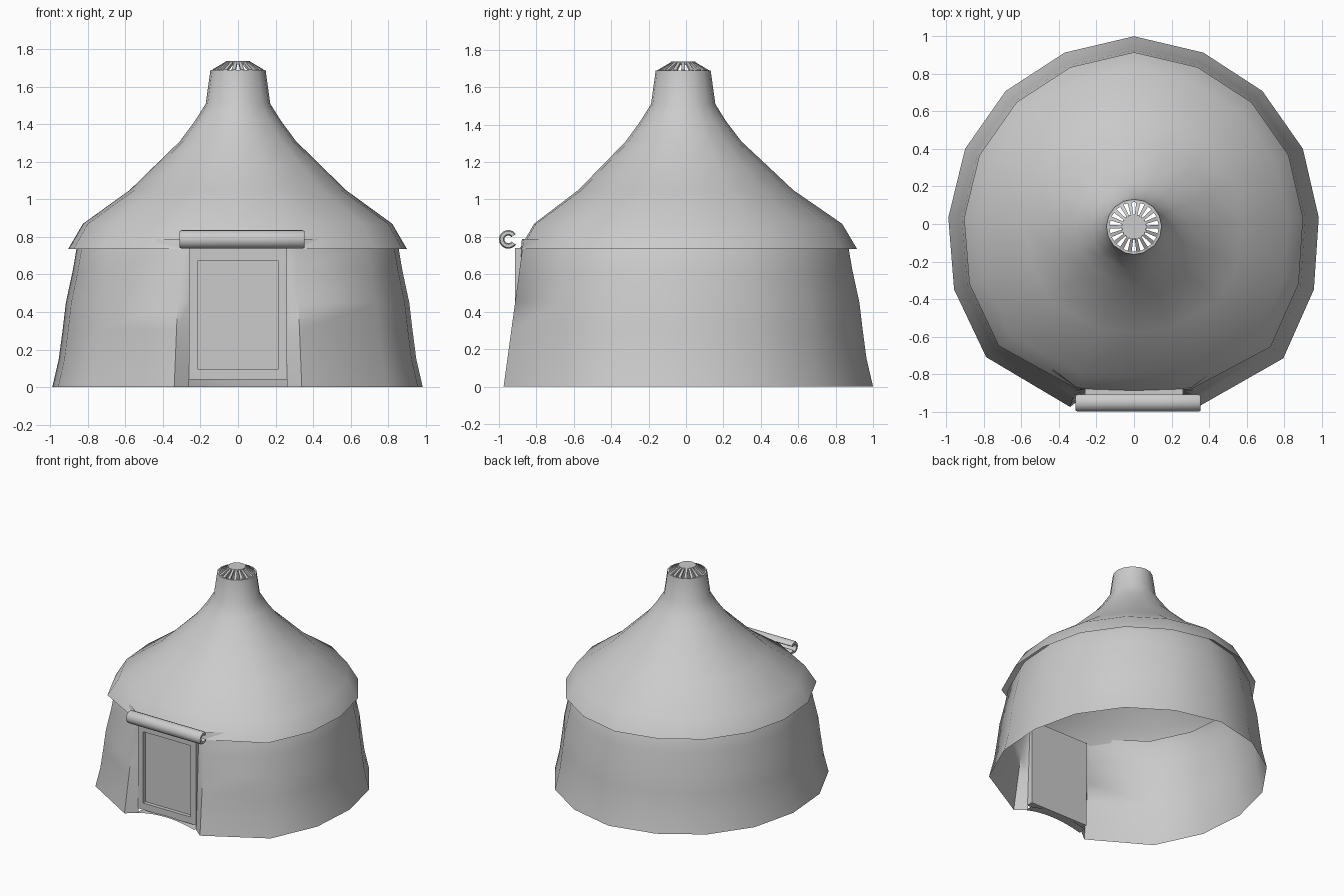
import bpy, bmesh
from math import sin, cos, pi, radians
from mathutils import Matrix

if "Cube" in bpy.data.objects:
    bpy.data.objects.remove(bpy.data.objects["Cube"])


def finish(bm, name, angle=None):
    bmesh.ops.recalc_face_normals(bm, faces=bm.faces)
    me = bpy.data.meshes.new(name)
    bm.to_mesh(me)
    bm.free()
    ob = bpy.data.objects.new(name, me)
    bpy.context.collection.objects.link(ob)
    if angle:
        bpy.context.view_layer.objects.active = ob
        ob.select_set(True)
        bpy.ops.object.shade_smooth_by_angle(angle=radians(angle))
        ob.select_set(False)
    return ob


def skin(bm, rows, closed):
    """Bridge rows of points with quads."""
    grid = [[bm.verts.new(p) for p in row] for row in rows]
    n = len(grid[0])
    for a, b in zip(grid, grid[1:]):
        for i in range(n if closed else n - 1):
            j = (i + 1) % n
            bm.faces.new((a[i], a[j], b[j], b[i]))
    return grid


def box(bm, x0, x1, y0, y1, z0, z1):
    m = Matrix.Translation(((x0 + x1) / 2, (y0 + y1) / 2, (z0 + z1) / 2))
    m = m @ Matrix.Diagonal((x1 - x0, y1 - y0, z1 - z0, 1))
    bmesh.ops.create_cube(bm, size=1, matrix=m)


# Shared plan: 13 tent corners around the sides and back, wider near the front
angles = [radians(-42 + 22 * i) for i in range(13)]
flare = [1.07, 1.02] + [0.985, 0.985, 0.985, 0.985, 1.0, 0.985, 0.985, 0.985, 0.99] + [1.02, 1.06]

# Fabric wall, folded inward to the door jambs at both ends
bm = bmesh.new()
rows = []
for r, z in [(1.0, 0), (0.965, 0.15), (0.945, 0.3), (0.927, 0.45), (0.89, 0.62), (0.87, 0.735), (0.84, 0.79)]:
    t = z / 0.735
    corner = (0.34 - 0.03 * t, -0.975 + 0.10 * t)
    jamb = (0.26, -0.91 + 0.03 * t)
    row = [(*jamb, z), (*corner, z)]
    row += [(r * f * cos(a), r * f * sin(a), z) for a, f in zip(angles, flare)]
    row += [(-corner[0], corner[1], z), (-jamb[0], jamb[1], z)]
    rows.append(row)
skin(bm, rows, False)
finish(bm, "fabric_wall", 50)

# Bell shaped roof: faceted eave blending to a round smoke neck
bm = bmesh.new()
roof_angles = angles + [radians(251), radians(270), radians(289)]
roof_flare = flare + [1.018, 0.973, 1.018]
rows = []
for r, z, k in [(0.915, 0.735, 1), (0.835, 0.87, 1), (0.58, 1.05, 0.6), (0.45, 1.175, 0.4), (0.31, 1.31, 0.1),
                (0.228, 1.42, 0), (0.172, 1.51, 0), (0.147, 1.69, 0), (0.132, 1.69, 0), (0.132, 1.65, 0)]:
    cy = -0.015 * (1 - k)
    rows.append([(r * (1 + (f - 1) * k) * cos(a), cy + r * (1 + (f - 1) * k) * sin(a), z)
                 for a, f in zip(roof_angles, roof_flare)])
skin(bm, rows, True)
finish(bm, "roof", 50)

# Crown: sloping spokes rising to a small cap disc
bm = bmesh.new()
count = 18
for i in range(count):
    rot = Matrix.Translation((0, -0.015, 0)) @ Matrix.Rotation(2 * pi * i / count, 4, 'Z')
    inner = [(0.06, s * 0.007, z) for s, z in [(-1, 1.72), (1, 1.72), (1, 1.737), (-1, 1.737)]]
    outer = [(0.137, s * 0.011, z) for s, z in [(-1, 1.675), (1, 1.675), (1, 1.692), (-1, 1.692)]]
    g = skin(bm, [inner, outer], True)
    for ring in g:
        bm.faces.new(ring)
    bmesh.ops.transform(bm, matrix=rot, verts=g[0] + g[1])
bmesh.ops.create_cone(bm, cap_ends=True, segments=18, radius1=0.067, radius2=0.065, depth=0.017,
                      matrix=Matrix.Translation((0, -0.015, 1.7285)))
finish(bm, "crown_vent", 30)

# Door frame, panel and sill
bm = bmesh.new()
for s in (-1, 1):
    x = sorted((s * 0.213, s * 0.262))
    box(bm, *x, -0.915, -0.86, 0.04, 0.74)
box(bm, -0.213, 0.213, -0.915, -0.86, 0.675, 0.74)
box(bm, -0.213, 0.213, -0.915, -0.86, 0.04, 0.095)
finish(bm, "door_frame")
bm = bmesh.new()
box(bm, -0.215, 0.215, -0.885, -0.86, 0.09, 0.68)
finish(bm, "door_panel")

# Arched threshold strip below the door
bm = bmesh.new()
xs = [-0.26 + 0.52 * i / 8 for i in range(9)]
skin(bm, [[(x, y, 0.01 + 0.035 * (1 - (x / 0.26) ** 2)) for x in xs] for y in (-0.935, -0.87)], False)
finish(bm, "threshold", 40)

# Rolled door flap: thick C section with softened ends
bm = bmesh.new()
rows = []
for x, e in [(-0.312, 0.006), (-0.30, 0), (-0.1, 0), (0.14, 0), (0.343, 0), (0.355, 0.006)]:
    row = []
    for rad, steps in ((0.05 - e, range(13)), (0.021 + e, range(12, -1, -1))):
        for i in steps:
            a = radians(35 + 290 * i / 12)
            row.append((x, -0.95 + rad * cos(a), 0.787 + rad * sin(a)))
    rows.append(row)
g = skin(bm, rows, True)
for ring in (g[0], g[-1]):
    for i in range(12):
        bm.faces.new((ring[i], ring[i + 1], ring[24 - i], ring[25 - i]))
finish(bm, "rolled_door_flap", 50)
